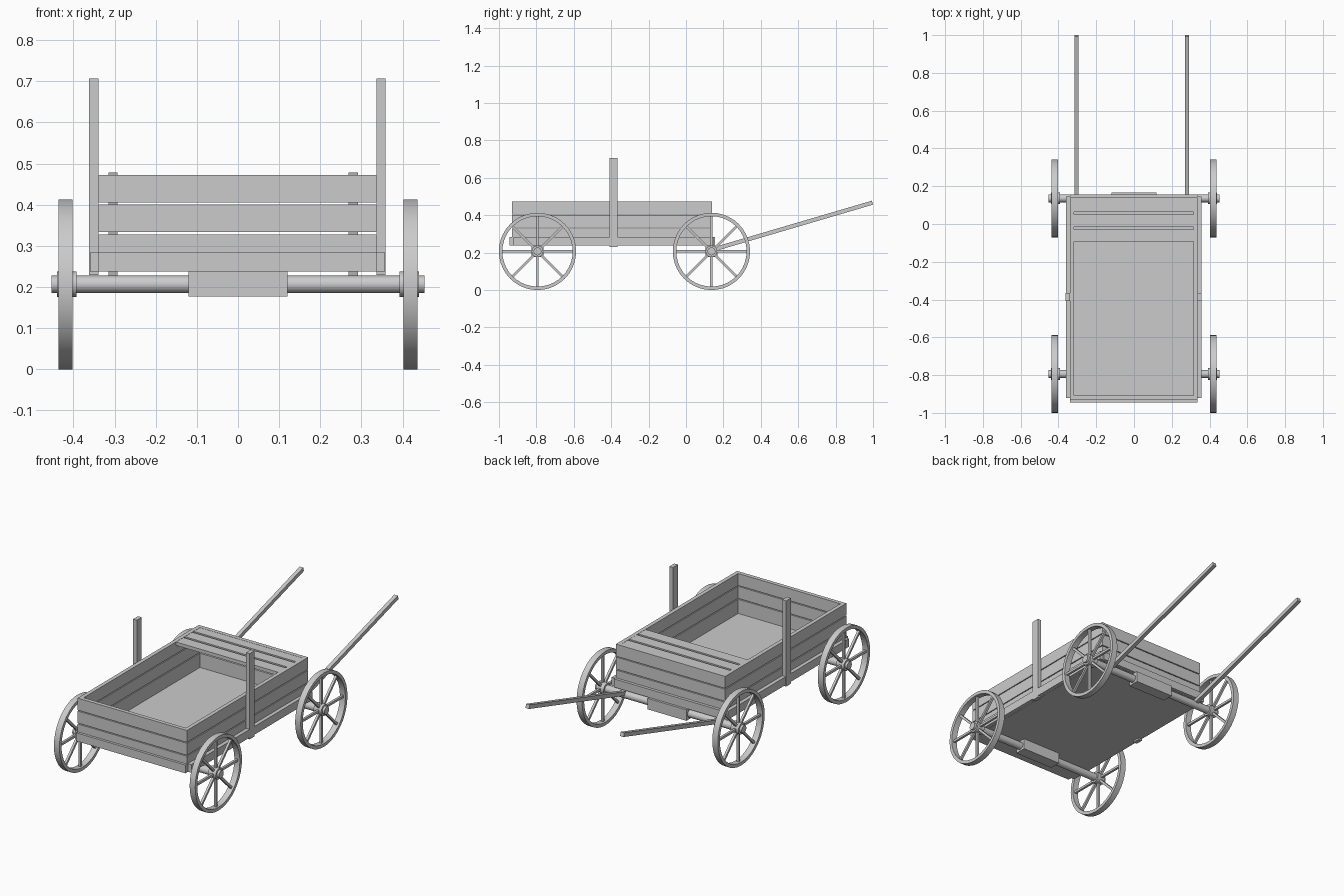
import bpy, math
from mathutils import Vector, Matrix

if "Cube" in bpy.data.objects:
    bpy.data.objects.remove(bpy.data.objects["Cube"])

wood = bpy.data.materials.new("plain grey")
wood.diffuse_color = (0.6, 0.6, 0.6, 1)
wood.use_nodes = True
wood.node_tree.nodes["Principled BSDF"].inputs["Base Color"].default_value = wood.diffuse_color


def finish(ob, name):
    ob.name = name
    ob.data.materials.append(wood)
    return ob


def box(name, x0, x1, y0, y1, z0, z1):
    bpy.ops.mesh.primitive_cube_add(size=1)
    ob = bpy.context.object
    ob.data.transform(Matrix.Translation(((x0 + x1) / 2, (y0 + y1) / 2, (z0 + z1) / 2))
                      @ Matrix.Diagonal((x1 - x0, y1 - y0, z1 - z0, 1)))
    return finish(ob, name)


def rod_x(name, x0, x1, y, z, r, n=24):
    bpy.ops.mesh.primitive_cylinder_add(vertices=n, radius=r, depth=x1 - x0)
    ob = bpy.context.object
    ob.data.transform(Matrix.Translation(((x0 + x1) / 2, y, z)) @ Matrix.Rotation(math.pi / 2, 4, 'Y'))
    bpy.ops.object.shade_smooth_by_angle(angle=math.radians(35))
    return finish(ob, name)


def beam(name, a, b, w):
    a, b = Vector(a), Vector(b)
    bpy.ops.mesh.primitive_cube_add(size=1)
    ob = bpy.context.object
    d = b - a
    rot = Matrix.Rotation(-math.atan2(d.y, d.z), 4, 'X')
    ob.data.transform(Matrix.Translation((a + b) / 2) @ rot @ Matrix.Diagonal((w, w, d.length, 1)))
    return finish(ob, name)


def rim(name, x0, x1, y, z, r0, r1, n=40):
    verts, faces = [], []
    for i in range(n):
        t = 2 * math.pi * i / n
        for x, r in ((x0, r0), (x1, r0), (x1, r1), (x0, r1)):
            verts.append((x, y + r * math.sin(t), z + r * math.cos(t)))
    for i in range(n):
        j = (i + 1) % n
        for k in range(4):
            m = (k + 1) % 4
            faces.append((4 * i + k, 4 * i + m, 4 * j + m, 4 * j + k))
    me = bpy.data.meshes.new(name)
    me.from_pydata(verts, [], faces)
    ob = bpy.data.objects.new(name, me)
    bpy.context.collection.objects.link(ob)
    bpy.context.view_layer.objects.active = ob
    bpy.ops.object.select_all(action='DESELECT')
    ob.select_set(True)
    bpy.ops.object.mode_set(mode='EDIT')
    bpy.ops.mesh.select_all(action='SELECT')
    bpy.ops.mesh.normals_make_consistent(inside=False)
    bpy.ops.object.mode_set(mode='OBJECT')
    bpy.ops.object.shade_smooth_by_angle(angle=math.radians(35))
    return finish(ob, name)


R = 0.2065
X0, X1, Y0, Y1, T = -0.339, 0.336, -0.930, 0.139, 0.022

# axles, bolsters and spoked wheels
for end, y in (("front", 0.136), ("rear", -0.794)):
    rod_x(end + "_axle", -0.453, 0.453, y, R, 0.021)
    box(end + "_bolster", -0.12, 0.12, y - 0.032, y + 0.032, 0.177, 0.238)
    for s, side in ((-1, "left"), (1, "right")):
        n = f"{end}_{side}_wheel"
        xa, xb = sorted((s * 0.402, s * 0.436))
        rim(n + "_rim", xa, xb, y, R, 0.188, R)
        ha, hb = sorted((s * 0.392, s * 0.440))
        rod_x(n + "_hub", ha, hb, y, R, 0.031)
        for i in range(8):
            t = i * math.pi / 4
            dy, dz = math.sin(t), math.cos(t)
            beam(n + "_spoke", (s * 0.419, y + 0.025 * dy, R + 0.025 * dz),
                 (s * 0.419, y + 0.192 * dy, R + 0.192 * dz), 0.013)

# floor
box("floor", X0 + 0.002, X1 - 0.002, Y0 + 0.002, Y1 - 0.002, 0.237, 0.249)

# plank walls with narrow gaps
for z0, z1 in ((0.238, 0.328), (0.333, 0.400), (0.405, 0.472)):
    box("left_plank", X0, X0 + T, Y0 + T, Y1 - T, z0, z1)
    box("right_plank", X1 - T, X1, Y0 + T, Y1 - T, z0, z1)
    box("rear_plank", X0, X1, Y0, Y0 + T, z0, z1)
    box("front_plank", X0, X1, Y1 - T, Y1, z0, z1)

# sills around the bottom of the box
box("left_sill", -0.360, X0, -0.922, 0.146, 0.238, 0.284)
box("right_sill", X1, 0.357, -0.922, 0.146, 0.238, 0.284)
box("rear_sill", X0, X1, -0.944, Y0, 0.238, 0.284)
box("front_sill", X0, X1, Y1, 0.155, 0.238, 0.284)

# side posts
box("left_post", -0.362, -0.339, -0.408, -0.365, 0.229, 0.707)
box("right_post", 0.336, 0.358, -0.408, -0.365, 0.229, 0.707)

# seat slats flush with the rim
for y0, y1 in ((0.063, 0.122), (-0.015, 0.050), (-0.093, -0.028)):
    box("seat_slat", X0 + T, X1 - T, y0, y1, 0.452, 0.471)

# pulling shafts
for x in (-0.304, 0.280):
    beam("shaft", (x, 0.13, 0.212), (x, 0.997, 0.467), 0.022)
